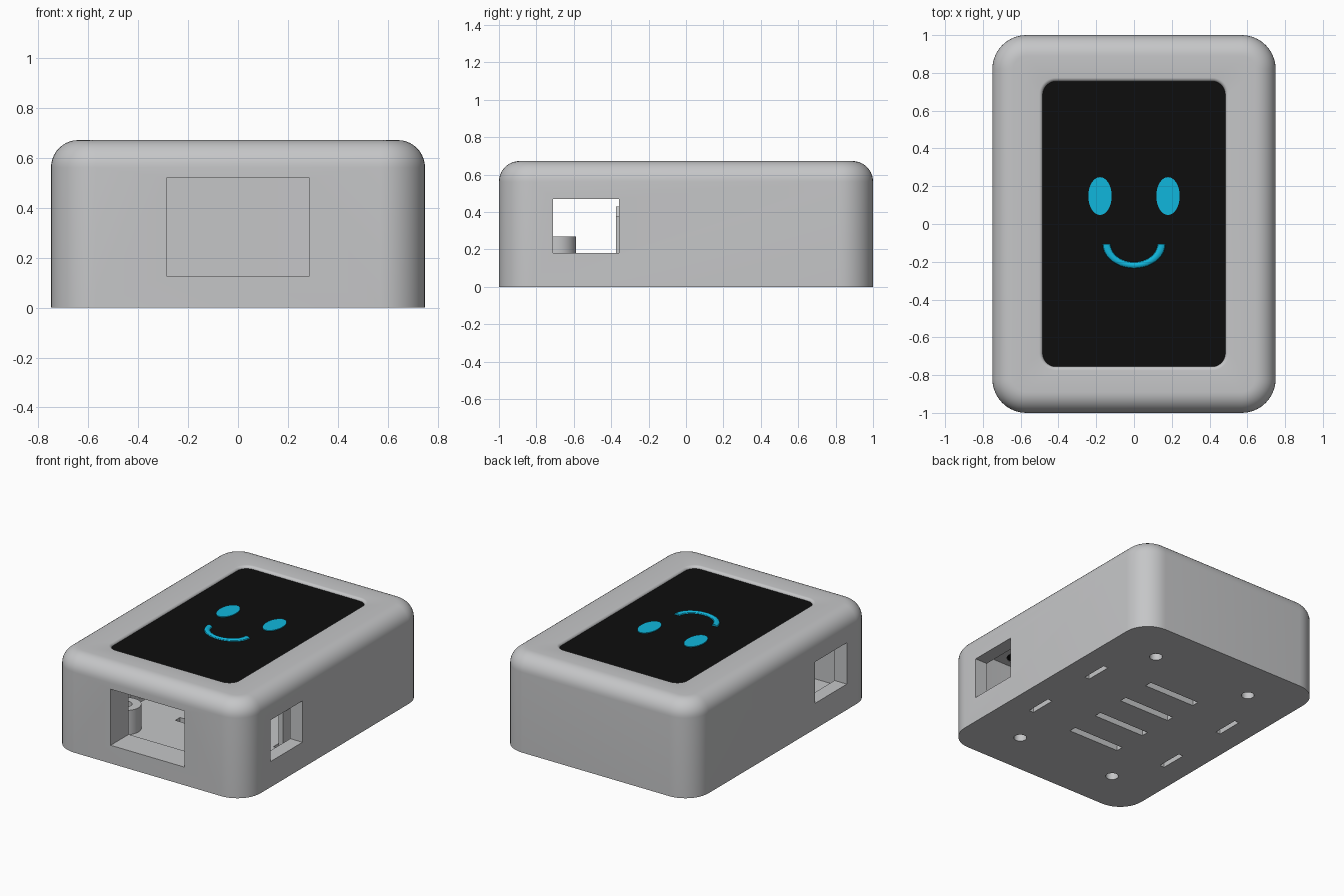
import bpy, bmesh, math
from mathutils import Matrix, Vector

if "Cube" in bpy.data.objects:
    bpy.data.objects.remove(bpy.data.objects["Cube"])


def material(name, color):
    m = bpy.data.materials.new(name)
    m.diffuse_color = (*color, 1)
    m.use_nodes = True
    m.node_tree.nodes["Principled BSDF"].inputs["Base Color"].default_value = m.diffuse_color
    return m


GREY = material("light grey plastic", (0.56, 0.565, 0.575))
BLACK = material("black glass", (0.004, 0.004, 0.004))
CYAN = material("cyan glow", (0.005, 0.47, 0.72))


def finish(bm, name, mat):
    bmesh.ops.recalc_face_normals(bm, faces=bm.faces)
    mesh = bpy.data.meshes.new(name)
    bm.to_mesh(mesh)
    bm.free()
    mesh.materials.append(mat)
    ob = bpy.data.objects.new(name, mesh)
    bpy.context.collection.objects.link(ob)
    return ob


def smooth(ob):
    bpy.ops.object.select_all(action='DESELECT')
    ob.select_set(True)
    bpy.context.view_layer.objects.active = ob
    bpy.ops.object.shade_smooth_by_angle(angle=math.radians(30))


def ring(bm, hx, hy, r, z, c=(0, 0), n=10):
    """Rounded rectangle of vertices with half sizes hx, hy."""
    out = []
    for q, (sx, sy) in enumerate(((1, 1), (-1, 1), (-1, -1), (1, -1))):
        for i in range(n + 1):
            a = (q + i / n) * math.pi / 2
            out.append(bm.verts.new((c[0] + sx * (hx - r) + r * math.cos(a),
                                     c[1] + sy * (hy - r) + r * math.sin(a), z)))
    return out


def loft(bm, rings, closed=False):
    pairs = list(zip(rings, rings[1:]))
    if closed:
        pairs.append((rings[-1], rings[0]))
    else:
        bm.faces.new(rings[0])
        bm.faces.new(rings[-1])
    for a, b in pairs:
        for i in range(len(a)):
            j = (i + 1) % len(a)
            bm.faces.new((a[i], a[j], b[j], b[i]))


def box(bm, lo, hi):
    lo, hi = Vector(lo), Vector(hi)
    s = hi - lo
    bmesh.ops.create_cube(bm, size=1, matrix=Matrix.Translation((lo + hi) / 2)
                          @ Matrix.Diagonal((*s, 1)))


H, FLOOR, R = 0.672, 0.1, 0.11
CORNERS = [(sx, sy) for sx in (-1, 1) for sy in (-1, 1)]

# Case: one closed skin, outside up, over the window lip and down the inside
bm = bmesh.new()
rings = [ring(bm, 0.75, 1.0, 0.18, 0)]
for i in range(11):
    a = i / 10 * math.pi / 2
    d = R * (1 - math.cos(a))
    rings.append(ring(bm, 0.75 - d, 1 - d, 0.18 - d, H - R + R * math.sin(a)))
for i in range(6):
    a = i / 5 * math.pi / 2
    d = 0.02 * math.sin(a)
    rings.append(ring(bm, 0.503 - d, 0.775 - d, 0.09 - d, H - 0.02 + 0.02 * math.cos(a)))
rings += [ring(bm, 0.483, 0.755, 0.07, 0.59), ring(bm, 0.655, 0.8, 0.06, 0.59),
          ring(bm, 0.655, 0.8, 0.06, FLOOR)]
loft(bm, rings)
case = finish(bm, "case", GREY)

# Cutters: front port, side ports, vents, clip slots and screw holes
bm = bmesh.new()
box(bm, (-0.287, -1.1, 0.127), (0.287, -0.75, 0.52))
for s in (-1, 1):
    box(bm, (s * 0.7 - 0.1, -0.71, 0.18), (s * 0.7 + 0.1, -0.357, 0.47))
for y in (-0.383, -0.128, 0.128, 0.383):
    box(bm, (-0.2, y - 0.026, -0.05), (0.2, y + 0.026, 0.15))
for sx, sy in CORNERS:
    box(bm, (sx * 0.556 - 0.018, sy * 0.283 - 0.095, -0.05),
        (sx * 0.556 + 0.018, sy * 0.283 + 0.095, 0.15))
    loft(bm, [ring(bm, 0.042, 0.042, 0.042, z, (sx * 0.39, sy * 0.687), 6)
              for z in (-0.05, 0.15)])
bmesh.ops.remove_doubles(bm, verts=bm.verts, dist=1e-5)
cutter = finish(bm, "opening_cutter", GREY)
cutter.hide_render = True
mod = case.modifiers.new("openings", 'BOOLEAN')
mod.object = cutter
mod.operation = 'DIFFERENCE'
mod.solver = 'EXACT'
bpy.context.view_layer.objects.active = case
bpy.ops.object.modifier_apply(modifier=mod.name)
bpy.data.objects.remove(cutter)
smooth(case)

# Hollow screw posts
bm = bmesh.new()
for sx, sy in CORNERS:
    loft(bm, [ring(bm, r, r, r, z, (sx * 0.39, sy * 0.687), 8)
              for r, z in ((0.1, FLOOR), (0.1, 0.27), (0.042, 0.27), (0.042, FLOOR))], True)
bmesh.ops.remove_doubles(bm, verts=bm.verts, dist=1e-5)
smooth(finish(bm, "screw_posts", GREY))

# Snap clips with a hooked head
bm = bmesh.new()
profile = ((0.575, FLOOR), (0.61, FLOOR), (0.61, 0.375), (0.635, 0.375),
           (0.61, 0.43), (0.575, 0.43))
for sx, sy in CORNERS:
    ends = [[bm.verts.new((sx * x, sy * 0.283 + e, z)) for x, z in profile]
            for e in (-0.092, 0.092)]
    loft(bm, ends)
finish(bm, "snap_clips", GREY)

# Screen
SCREEN_Z = 0.655
bm = bmesh.new()
loft(bm, [ring(bm, 0.484, 0.756, 0.07, z) for z in (0.595, SCREEN_Z)])
finish(bm, "screen", BLACK)

# Oval eyes
bm = bmesh.new()
for s in (-1, 1):
    bmesh.ops.create_cone(bm, cap_ends=True, segments=40, radius1=1, radius2=1, depth=1,
                          matrix=Matrix.Translation((s * 0.18, 0.148, SCREEN_Z + 0.002))
                          @ Matrix.Diagonal((0.062, 0.1, 0.006, 1)))
finish(bm, "eyes", CYAN)

# Smile: half of a flattened ring
bm = bmesh.new()
sections = []
for i in range(25):
    a = math.pi * (1 + i / 24)
    sections.append([])
    for k in range(12):
        t = k / 12 * 2 * math.pi
        r = 0.145 + 0.021 * math.cos(t)
        sections[-1].append(bm.verts.new((r * math.cos(a), -0.105 + 0.78 * r * math.sin(a),
                                          SCREEN_Z + 0.013 * math.sin(t))))
loft(bm, sections)
smooth(finish(bm, "smile", CYAN))
